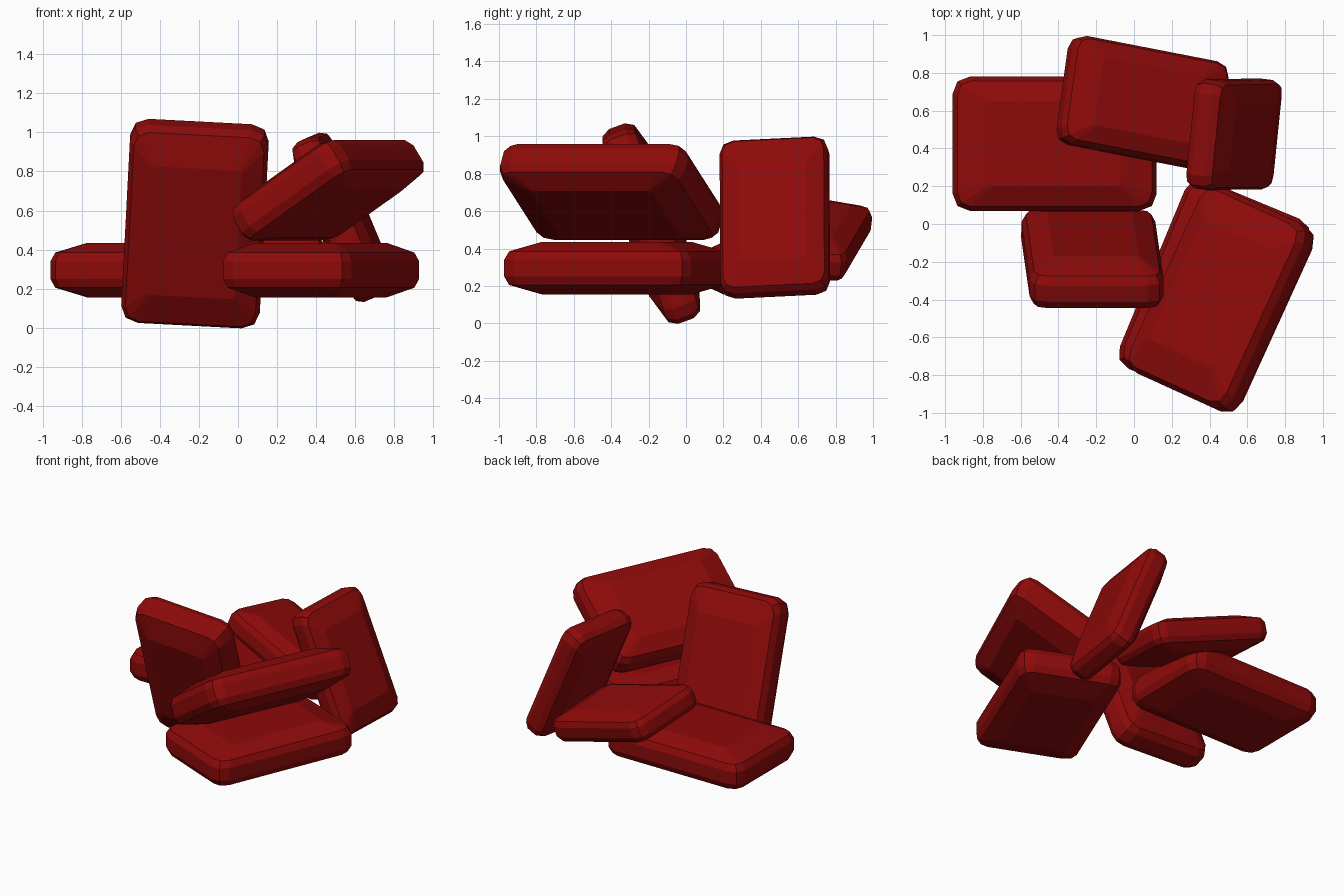
import bpy, bmesh, math
from mathutils import Matrix, Vector

if "Cube" in bpy.data.objects:
    bpy.data.objects.remove(bpy.data.objects["Cube"])

red = bpy.data.materials.new("brick red")
red.diffuse_color = (0.27, 0.003, 0.003, 1.0)
red.use_nodes = True
red.node_tree.nodes["Principled BSDF"].inputs["Base Color"].default_value = red.diffuse_color

L, W = 0.54, 0.355          # half length and half width of a full-size slab


def outline(hx, hy, r):
    """Rectangle with each corner cut into two facets."""
    cut = [(hx, hy - r), (hx - 0.28 * r, hy - 0.28 * r), (hx - r, hy)]
    pts = []
    for sx, sy in ((1, 1), (-1, 1), (-1, -1), (1, -1)):
        corner = [(sx * x, sy * y) for x, y in cut]
        pts += corner if sx * sy > 0 else corner[::-1]
    return pts


def slab(name, center, rot, scale=1.0):
    bm = bmesh.new()
    # layers from bottom to top: pillowed face, chamfer, upright rim
    half = [(0.045, 0, 0, 0.09), (0.09, 0.025, 0.022, 0.075), (0.14, 0.19, 0.13, 0.02)]
    layers = [(-z, a, b, r) for z, a, b, r in half[::-1]] + half
    rings = [[bm.verts.new((x, y, z)) for x, y in outline(L - a, W - b, r)]
             for z, a, b, r in layers]
    for lo, hi in zip(rings, rings[1:]):
        for i in range(len(lo)):
            j = (i + 1) % len(lo)
            bm.faces.new((lo[i], lo[j], hi[j], hi[i]))
    bm.faces.new(rings[0][::-1])
    bm.faces.new(rings[-1])
    bm.transform(Matrix.Translation(Vector(center)) @ rot @ Matrix.Scale(scale, 4))
    bmesh.ops.recalc_face_normals(bm, faces=bm.faces)
    me = bpy.data.meshes.new(name)
    bm.to_mesh(me)
    bm.free()
    me.materials.append(red)
    ob = bpy.data.objects.new(name, me)
    bpy.context.collection.objects.link(ob)


def R(deg, axis):
    return Matrix.Rotation(math.radians(deg), 4, axis)


# two slabs lying flat
slab("flat_slab_left", (-0.42, 0.425, 0.295), Matrix.Identity(4))
slab("flat_slab_right", (0.425, -0.37, 0.295), R(67.5, 'Z'))

# slab tilted sideways above the right flat one
slab("tilted_slab_right", (0.462, -0.40, 0.703), R(65.5, 'Z') @ R(-33, 'X'))

# upright slab leaning forward at the front left
slab("leaning_slab_front", (-0.22, -0.185, 0.533),
     R(3, 'Y') @ R(20, 'X') @ R(90, 'Z') @ R(90, 'Y'))

# smaller upright slab leaning at the back right
slab("leaning_slab_back", (0.53, 0.475, 0.565),
     R(-7, 'Z') @ R(-22.5, 'Y') @ R(3, 'X') @ R(90, 'Y'), 0.82)

# smaller slab resting across the back
slab("resting_slab_back", (0.045, 0.64, 0.465),
     R(-11, 'Z') @ R(18, 'Y') @ R(-10, 'X'), 0.82)
